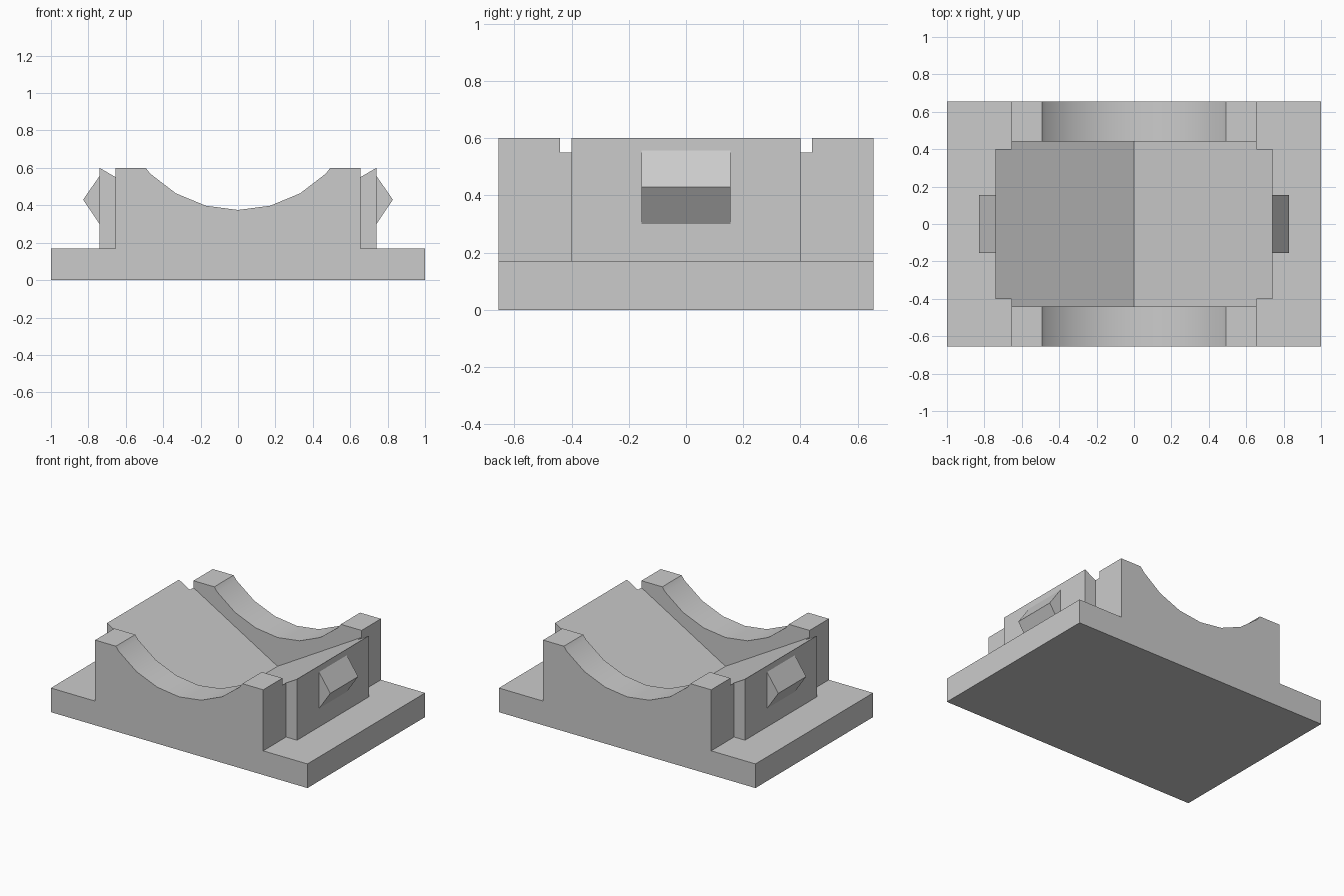
import bpy, bmesh
from math import sin, cos, radians

default = bpy.data.objects.get("Cube")
if default:
    bpy.data.objects.remove(default, do_unlink=True)

grey = bpy.data.materials.new("plain grey")
grey.use_nodes = True
COLOUR = (0.6, 0.6, 0.6, 1)
grey.diffuse_color = COLOUR
grey.node_tree.nodes["Principled BSDF"].inputs["Base Color"].default_value = COLOUR

LENGTH, WALL_X, BASE_TOP, TOP = 0.655, 0.655, 0.17, 0.6
BLOCK_X, BLOCK_Y, WALL_Y = 0.74, 0.4, 0.44


def prism(name, points, offset, shape=None):
    """Extrude a closed outline of 3D points by offset; shape may edit the mesh."""
    bm = bmesh.new()
    face = bm.faces.new([bm.verts.new(p) for p in points])
    new = bmesh.ops.extrude_face_region(bm, geom=[face], use_keep_orig=True)["geom"]
    moved = [v for v in new if isinstance(v, bmesh.types.BMVert)]
    bmesh.ops.translate(bm, verts=moved, vec=offset)
    bmesh.ops.recalc_face_normals(bm, faces=bm.faces)
    if shape:
        shape(bm, moved)
    mesh = bpy.data.meshes.new(name)
    bm.to_mesh(mesh)
    bm.free()
    mesh.materials.append(grey)
    obj = bpy.data.objects.new(name, mesh)
    bpy.context.collection.objects.link(obj)
    return obj


def mirror_x(obj):
    obj.modifiers.new("mirror", 'MIRROR').use_clip = True


# Base plate and cradle walls share one stepped profile with a round saddle
radius, low = 0.665, 0.375
arc = [(radius * sin(radians(a)), low + radius * (1 - cos(radians(a))))
       for a in range(-45, 46, 15)]
right = [(0.493, TOP), (WALL_X, TOP), (WALL_X, BASE_TOP), (1, BASE_TOP), (1, 0)]
left = [(-x, z) for x, z in reversed(right)]
profile = left + arc + right
body = prism("base_and_cradle_walls", [(x, -LENGTH, z) for x, z in profile],
             (0, 2 * LENGTH, 0))

# Clear the space between the two walls
w = 0.8
cutter = prism("middle_cutter", [(-w, -WALL_Y, BASE_TOP), (w, -WALL_Y, BASE_TOP),
                                 (w, WALL_Y, BASE_TOP), (-w, WALL_Y, BASE_TOP)], (0, 0, 1))
cutter.hide_render = True
cut = body.modifiers.new("middle gap", 'BOOLEAN')
cut.operation, cut.solver, cut.object = 'DIFFERENCE', 'EXACT', cutter
bpy.context.view_layer.objects.active = body
body.select_set(True)
bpy.ops.object.modifier_apply(modifier=cut.name)
bpy.data.objects.remove(cutter, do_unlink=True)
bpy.ops.object.shade_smooth_by_angle(angle=radians(25))


# V-shaped block: half of a stepped plan, raised to a sloping top
def slope_top(bm, top_verts):
    valley = BASE_TOP + 0.002
    for v in top_verts:
        v.co.z = valley + (TOP - valley) * v.co.x / BLOCK_X
    seam = [f for f in bm.faces if all(abs(v.co.x) < 1e-5 for v in f.verts)]
    bmesh.ops.delete(bm, geom=seam, context='FACES')


plan = [(0, -WALL_Y), (WALL_X, -WALL_Y), (WALL_X, -BLOCK_Y), (BLOCK_X, -BLOCK_Y)]
plan += [(x, -y) for x, y in reversed(plan)]
block = prism("v_block", [(x, y, 0.1) for x, y in plan], (0, 0, 0.3), slope_top)
mirror_x(block)

# Wedge-shaped snap lugs on the outer sides
lug_y = 0.155
lug = prism("side_lugs", [(BLOCK_X, -lug_y, 0.3), (0.828, -lug_y, 0.43),
                          (BLOCK_X, -lug_y, 0.557)], (0, 2 * lug_y, 0))
mirror_x(lug)
